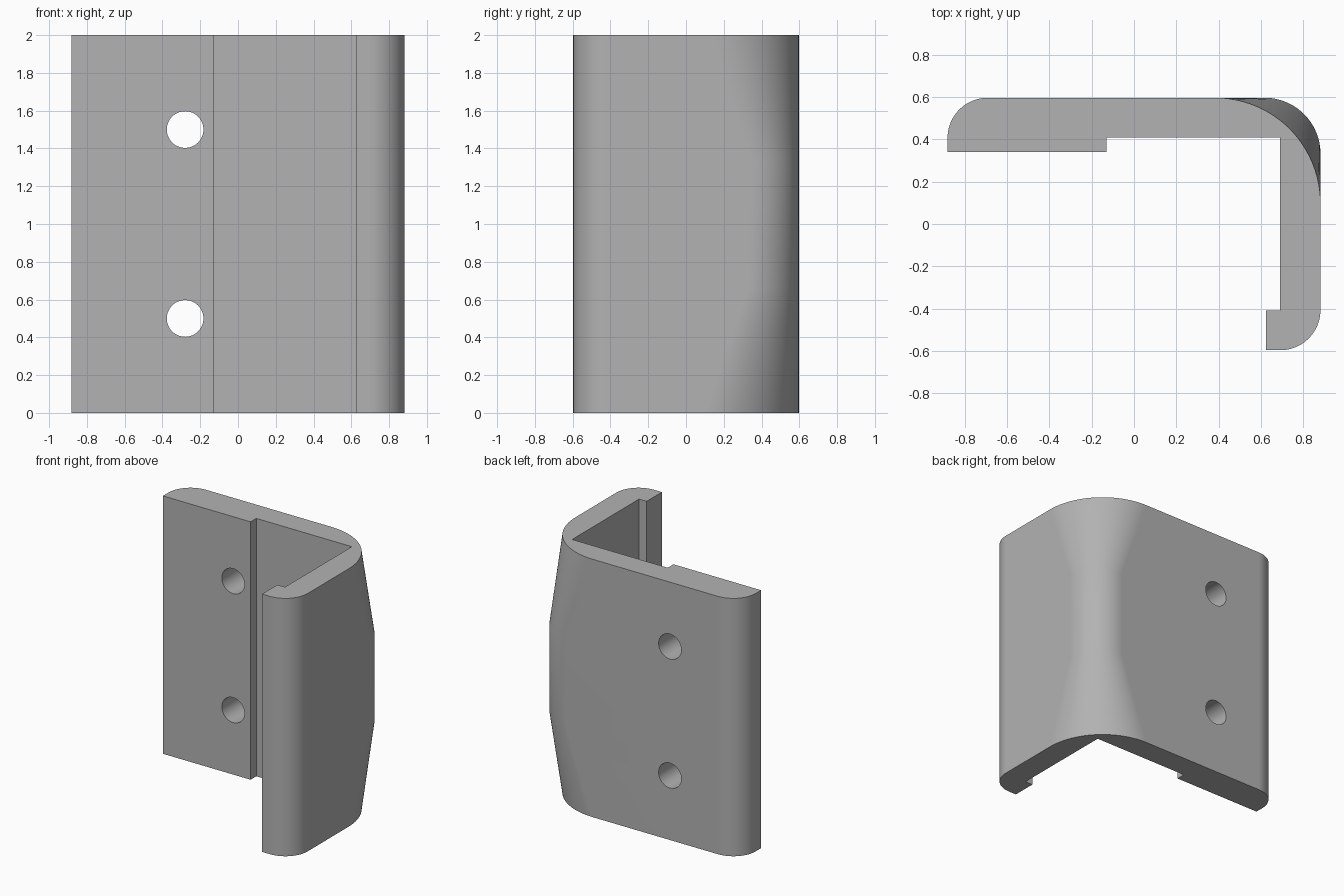
import bpy, bmesh
from math import sin, cos, radians, pi

cube = bpy.data.objects.get("Cube")
if cube:
    bpy.data.objects.remove(cube)

X, Y, H = 0.882, 0.597, 2.0    # half width, half depth, height
EDGE = 0.19                    # radius of the outer free edges
INNER_X, INNER_Y = 0.69, 0.41  # inner wall faces

grey = bpy.data.materials.new("grey")
grey.use_nodes = True
colour = (0.45, 0.45, 0.45, 1)
grey.diffuse_color = colour
grey.node_tree.nodes["Principled BSDF"].inputs["Base Color"].default_value = colour


def arc(cx, cy, r, start, end, steps=16):
    angles = [radians(start + (end - start) * i / steps) for i in range(steps + 1)]
    return [(cx + r * cos(a), cy + r * sin(a)) for a in angles]


def section(corner):
    """Bracket outline, counter-clockwise, with a given main corner radius."""
    points = [(0.625, -Y)]
    points += arc(X - EDGE, -Y + EDGE, EDGE, -90, 0, 12)
    points += arc(X - corner, Y - corner, corner, 0, 90, 24)
    points += arc(-X + EDGE, Y - EDGE, EDGE, 90, 180, 12)
    points += [(-X, 0.34), (-0.13, 0.34), (-0.13, INNER_Y), (INNER_X, INNER_Y),
               (INNER_X, -INNER_Y), (0.625, -INNER_Y)]
    return points


# Bracket body: loft whose outer corner is fuller at mid height
bm = bmesh.new()
rings = []
for z, corner in ((0, 0.5), (H / 3, 0.265), (H * 2 / 3, 0.265), (H, 0.5)):
    rings.append([bm.verts.new((x, y, z)) for x, y in section(corner)])
for low, high in zip(rings, rings[1:]):
    for i in range(len(low)):
        j = (i + 1) % len(low)
        bm.faces.new((low[i], low[j], high[j], high[i]))
bm.faces.new(rings[0][::-1])
bm.faces.new(rings[-1])
bmesh.ops.recalc_face_normals(bm, faces=bm.faces)
mesh = bpy.data.meshes.new("corner_bracket")
bm.to_mesh(mesh)
bm.free()
mesh.materials.append(grey)
bracket = bpy.data.objects.new("corner_bracket", mesh)
bpy.context.collection.objects.link(bracket)

# Screw holes through the wide plate
for name, z in (("lower", 0.5), ("upper", 1.5)):
    bpy.ops.mesh.primitive_cylinder_add(vertices=48, radius=0.097, depth=0.6,
                                        location=(-0.28, 0.47, z), rotation=(pi / 2, 0, 0))
    cutter = bpy.context.object
    cutter.name = name + "_hole_cutter"
    cutter.data.materials.append(grey)
    cutter.hide_render = True
    cut = bracket.modifiers.new(name + "_hole", "BOOLEAN")
    cut.operation = "DIFFERENCE"
    cut.solver = "EXACT"
    cut.object = cutter

# Apply the cuts, then remove the cutters
bpy.ops.object.select_all(action="DESELECT")
bracket.select_set(True)
bpy.context.view_layer.objects.active = bracket
for modifier in list(bracket.modifiers):
    cutter = modifier.object
    bpy.ops.object.modifier_apply(modifier=modifier.name)
    bpy.data.objects.remove(cutter)

# Smooth rounds, crisp edges and flat walls
bpy.ops.object.shade_smooth_by_angle(angle=radians(30))
weighted = bracket.modifiers.new("flat_walls", "WEIGHTED_NORMAL")
weighted.keep_sharp = True
